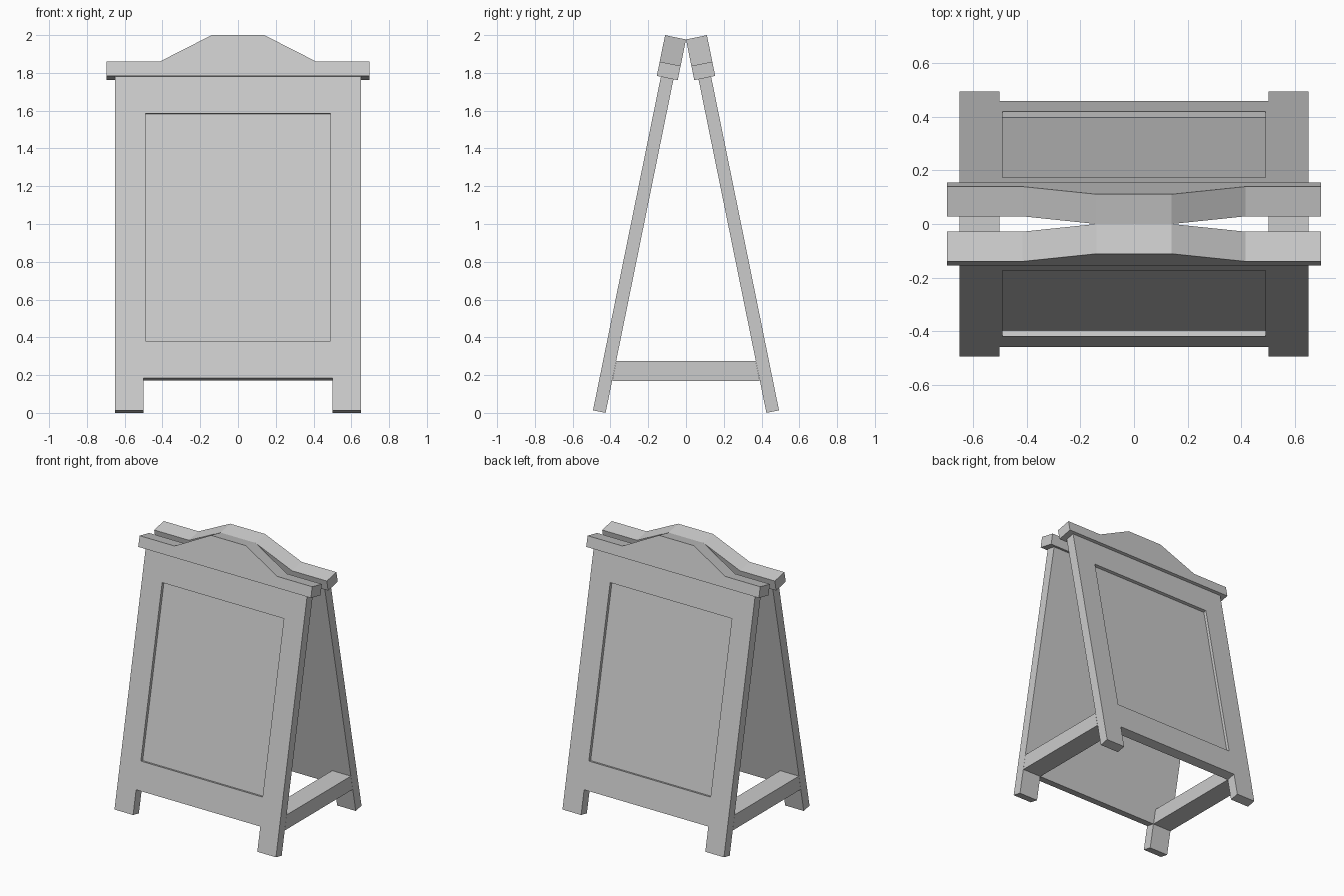
import bpy, bmesh, math
from mathutils import Vector

if "Cube" in bpy.data.objects:
    bpy.data.objects.remove(bpy.data.objects["Cube"])

A = math.radians(11.5)                      # lean of each board
APEX = Vector((0, 0, 1.977))                # line where the two caps meet
UP = Vector((0, math.sin(A), math.cos(A)))
OUT = Vector((0, -math.cos(A), math.sin(A)))


def board_point(x, u, n):
    """x across, u along the leaning board, n outward from it."""
    return APEX + Vector((x, 0, 0)) + UP * u + OUT * n


def prism(name, ring_a, ring_b):
    """Solid joining two matching outlines."""
    bm = bmesh.new()
    a = [bm.verts.new(p) for p in ring_a]
    b = [bm.verts.new(p) for p in ring_b]
    bm.faces.new(a)
    bm.faces.new(b[::-1])
    for i in range(len(a)):
        j = (i + 1) % len(a)
        bm.faces.new((a[j], a[i], b[i], b[j]))
    bmesh.ops.recalc_face_normals(bm, faces=bm.faces[:])
    mesh = bpy.data.meshes.new(name)
    bm.to_mesh(mesh)
    bm.free()
    obj = bpy.data.objects.new(name, mesh)
    bpy.context.collection.objects.link(obj)
    return obj


def slab(name, half, n0, n1):
    """Symmetric outline (right half given as x, u) given thickness on the board."""
    pts = half + [(-x, u) for x, u in reversed(half)]
    return prism(name, [board_point(x, u, n0) for x, u in pts],
                 [board_point(x, u, n1) for x, u in pts])


def mirror(obj, axis):
    m = obj.modifiers.new("mirror", 'MIRROR')
    m.use_axis = [i == axis for i in range(3)]
    m.use_mirror_merge = False


# Leaning board with two legs
board = slab("sign_board", [(0.65, -0.21), (0.65, -2.022), (0.5, -2.022), (0.5, -1.848)],
             0.023, 0.091)

# Recessed writing panel
cutter = slab("recess_cutter", [(0.49, -0.418), (0.49, -1.648)], 0.069, 0.15)
cutter.hide_render = True
cutter.hide_viewport = False
cutter.display_type = 'WIRE'
cut = board.modifiers.new("recess", 'BOOLEAN')
cut.operation = 'DIFFERENCE'
cut.solver = 'EXACT'
cut.object = cutter
bpy.context.view_layer.objects.active = board
bpy.ops.object.modifier_apply(modifier=cut.name)
bpy.data.objects.remove(cutter)
mirror(board, 1)

# Thick shaped cap across the top
cap = slab("top_cap", [(0.14, 0), (0.415, -0.143), (0.695, -0.143), (0.695, -0.22)], 0, 0.113)
mirror(cap, 1)

# Side rails tying the front and back legs together
profile = [(-0.39, 0.17), (0.39, 0.17), (0.369, 0.275), (-0.369, 0.275)]
rail = prism("side_rail", [(0.5, y, z) for y, z in profile],
             [(0.65, y, z) for y, z in profile])
mirror(rail, 0)
